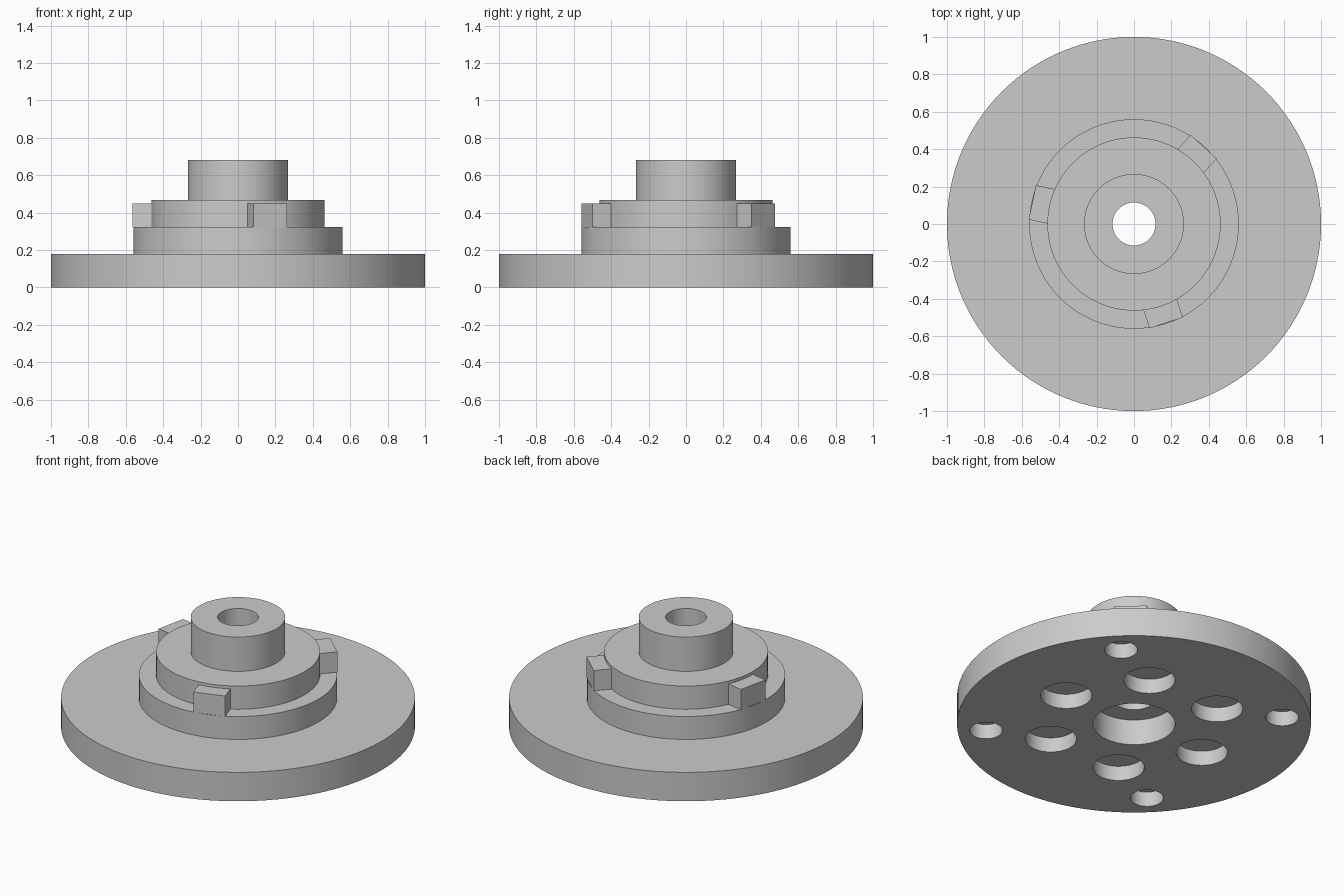
import bpy
import bmesh
from math import cos, sin, radians, tau
from mathutils import Matrix, Vector

if "Cube" in bpy.data.objects:
    bpy.data.objects.remove(bpy.data.objects["Cube"])

SEGMENTS = 128
BASE_TOP, RING_TOP, FLANGE_TOP, HUB_TOP = 0.18, 0.323, 0.468, 0.682
BORE, RECESS, RECESS_DEPTH = 0.115, 0.232, 0.16
POCKET_DEPTH = 0.092

grey = bpy.data.materials.new("plain grey")
grey.use_nodes = True
grey.diffuse_color = (0.6, 0.6, 0.6, 1)
grey.node_tree.nodes["Principled BSDF"].inputs["Base Color"].default_value = grey.diffuse_color


def make_object(name, bm):
    bmesh.ops.recalc_face_normals(bm, faces=bm.faces)
    mesh = bpy.data.meshes.new(name)
    bm.to_mesh(mesh)
    bm.free()
    mesh.materials.append(grey)
    obj = bpy.data.objects.new(name, mesh)
    bpy.context.collection.objects.link(obj)
    return obj


def activate(obj):
    bpy.ops.object.select_all(action='DESELECT')
    obj.select_set(True)
    bpy.context.view_layer.objects.active = obj


def lathe(name, profile):
    """Turn a closed (radius, height) profile around the z axis."""
    bm = bmesh.new()
    verts = [bm.verts.new((r, 0, z)) for r, z in profile]
    edges = [bm.edges.new((a, b)) for a, b in zip(verts, verts[1:] + verts[:1])]
    bmesh.ops.spin(bm, geom=verts + edges, cent=(0, 0, 0), axis=(0, 0, 1),
                   angle=tau, steps=SEGMENTS, use_merge=True)
    bmesh.ops.remove_doubles(bm, verts=bm.verts, dist=1e-5)
    return make_object(name, bm)


def add_pockets(bm, count, start, distance, radius):
    """Ring of cylinders that cut blind holes into the underside."""
    for i in range(count):
        a = radians(start) + tau * i / count
        place = Matrix.Translation((distance * cos(a), distance * sin(a), 0))
        bmesh.ops.create_cone(bm, cap_ends=True, segments=64, radius1=radius,
                              radius2=radius, depth=2 * POCKET_DEPTH, matrix=place)


# Stepped body: base disc, ring, flange and hub with a counterbored hole
body = lathe("stepped_body", [
    (RECESS, 0), (1, 0), (1, BASE_TOP),
    (0.56, BASE_TOP), (0.56, RING_TOP),
    (0.463, RING_TOP), (0.463, FLANGE_TOP),
    (0.267, FLANGE_TOP), (0.267, HUB_TOP),
    (BORE, HUB_TOP), (BORE, RECESS_DEPTH), (RECESS, RECESS_DEPTH)])

# Blind holes in the underside: six large inner, four small outer
bm = bmesh.new()
add_pockets(bm, 6, 0, 0.5, 0.145)
add_pockets(bm, 4, 45, 0.84, 0.093)
cutter = make_object("pocket_cutter", bm)
cutter.hide_render = True

activate(body)
cut = body.modifiers.new("pockets", 'BOOLEAN')
cut.operation = 'DIFFERENCE'
cut.solver = 'EXACT'
cut.object = cutter
bpy.ops.object.modifier_apply(modifier=cut.name)
bpy.data.objects.remove(cutter)
bpy.ops.object.shade_smooth_by_angle(angle=radians(30))

# Three locking tabs standing on the ring against the flange
TAB_INNER, TAB_OUTER, TAB_TOP = 0.445, 0.556, 0.45
for i in range(3):
    size = Vector((TAB_OUTER - TAB_INNER, 0.188, TAB_TOP - RING_TOP))
    middle = Vector(((TAB_OUTER + TAB_INNER) / 2, 0, (TAB_TOP + RING_TOP) / 2))
    bm = bmesh.new()
    bmesh.ops.create_cube(bm, size=1, matrix=Matrix.Rotation(radians(48 + 120 * i), 4, 'Z')
                          @ Matrix.Translation(middle) @ Matrix.Diagonal((*size, 1)))
    make_object(f"locking_tab_{i + 1}", bm)
